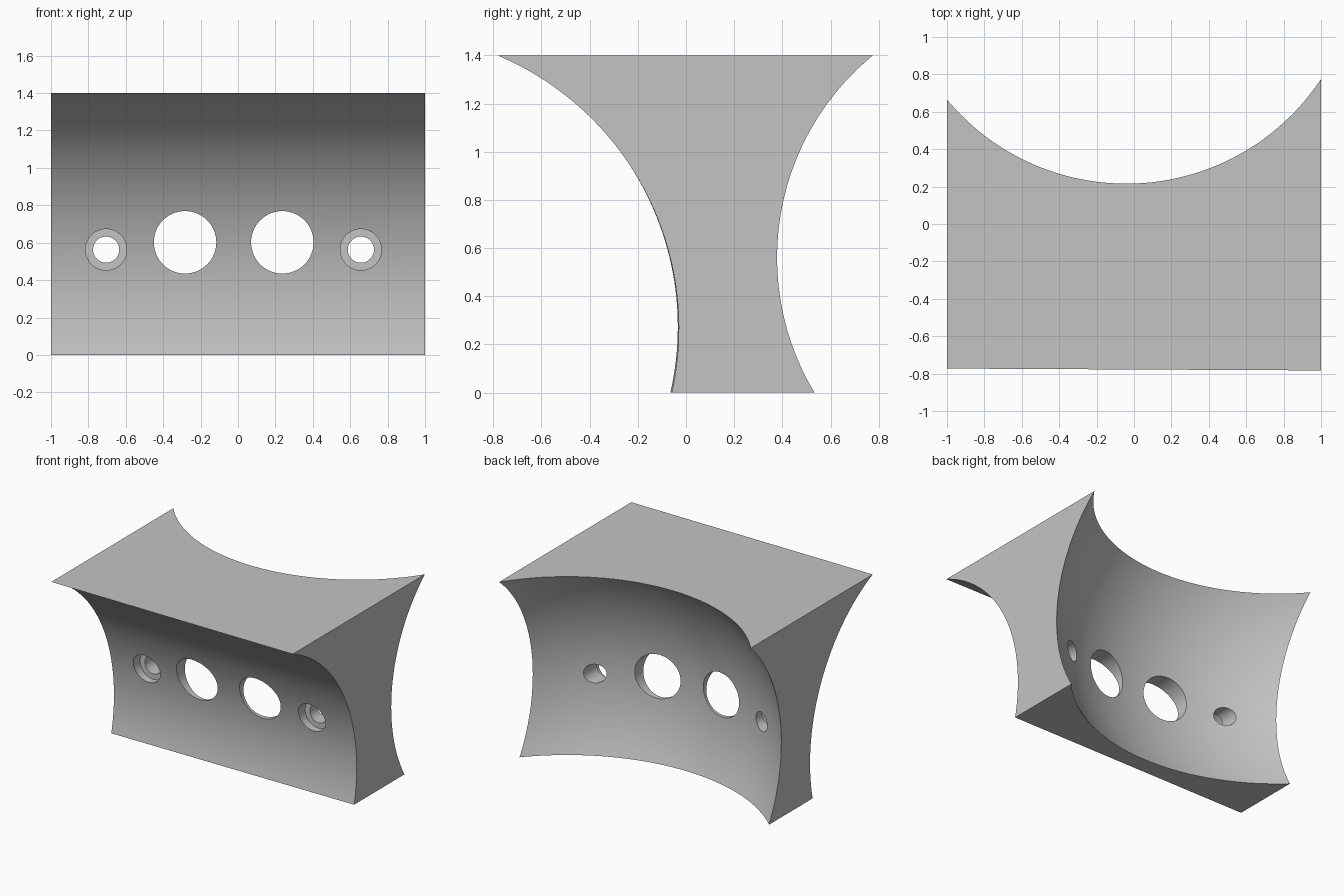
import bpy, bmesh, math
from mathutils import Matrix

default = bpy.data.objects.get("Cube")
if default:
    bpy.data.objects.remove(default, do_unlink=True)

# Single flat grey
grey = bpy.data.materials.new("plain_grey")
grey.use_nodes = True
colour = (0.55, 0.55, 0.55, 1)
grey.diffuse_color = colour
grey.node_tree.nodes["Principled BSDF"].inputs["Base Color"].default_value = colour

HEIGHT = 1.4
ARC_STEPS = 64


def make_object(name, bm):
    bmesh.ops.recalc_face_normals(bm, faces=bm.faces)
    mesh = bpy.data.meshes.new(name)
    bm.to_mesh(mesh)
    bm.free()
    mesh.materials.append(grey)
    obj = bpy.data.objects.new(name, mesh)
    bpy.context.collection.objects.link(obj)
    return obj


def profile(side):
    """Side outline: concave front arc, straight back; the arc axis leans slightly."""
    radius, cy, cz = 1.229, -1.261 + 0.002 * side, 0.27 - 0.003 * side
    points = []
    for i in range(ARC_STEPS + 1):
        z = HEIGHT * math.sin(math.pi / 2 * i / ARC_STEPS)
        points.append((side, cy + math.sqrt(radius ** 2 - (z - cz) ** 2), z))
    return points + [(side, 1, HEIGHT), (side, 1, 0)]


def make_body():
    bm = bmesh.new()
    left, right = ([bm.verts.new(p) for p in profile(s)] for s in (1, -1))
    bm.faces.new(left)
    bm.faces.new(right)
    for i in range(len(left)):
        j = (i + 1) % len(left)
        bm.faces.new((left[i], left[j], right[j], right[i]))
    return make_object("mounting_block", bm)


def cut(target, cutter):
    mod = target.modifiers.new(cutter.name, "BOOLEAN")
    mod.operation = "DIFFERENCE"
    mod.solver = "EXACT"
    mod.object = cutter
    cutter.hide_render = True
    bpy.context.view_layer.objects.active = target
    bpy.ops.object.modifier_apply(modifier=mod.name)
    bpy.data.objects.remove(cutter, do_unlink=True)


def drill(target, x, z, radius, y_end):
    """Round hole along y, from in front of the block to y_end."""
    bm = bmesh.new()
    start = -1.2
    place = Matrix.Translation((x, (start + y_end) / 2, z)) @ Matrix.Rotation(math.pi / 2, 4, "X")
    bmesh.ops.create_cone(bm, cap_ends=True, segments=64, radius1=radius,
                          radius2=radius, depth=y_end - start, matrix=place)
    cut(target, make_object("drill", bm))


block = make_body()

# Spherical hollow in the back
ball = bmesh.new()
bmesh.ops.create_uvsphere(ball, u_segments=160, v_segments=80, radius=1.504,
                          matrix=Matrix.Translation((-0.041, 1.463, 0.56)))
cut(block, make_object("hollow", ball))

# Large through holes
for x in (-0.283, 0.237):
    drill(block, x, 0.602, 0.167, 1.5)

# Counterbored screw holes
for x in (-0.705, 0.657):
    drill(block, x, 0.563, 0.11, 0.01)
    drill(block, x, 0.563, 0.07, 1.5)

bpy.ops.object.select_all(action="DESELECT")
block.select_set(True)
bpy.context.view_layer.objects.active = block
bpy.ops.object.shade_smooth_by_angle(angle=math.radians(30))
